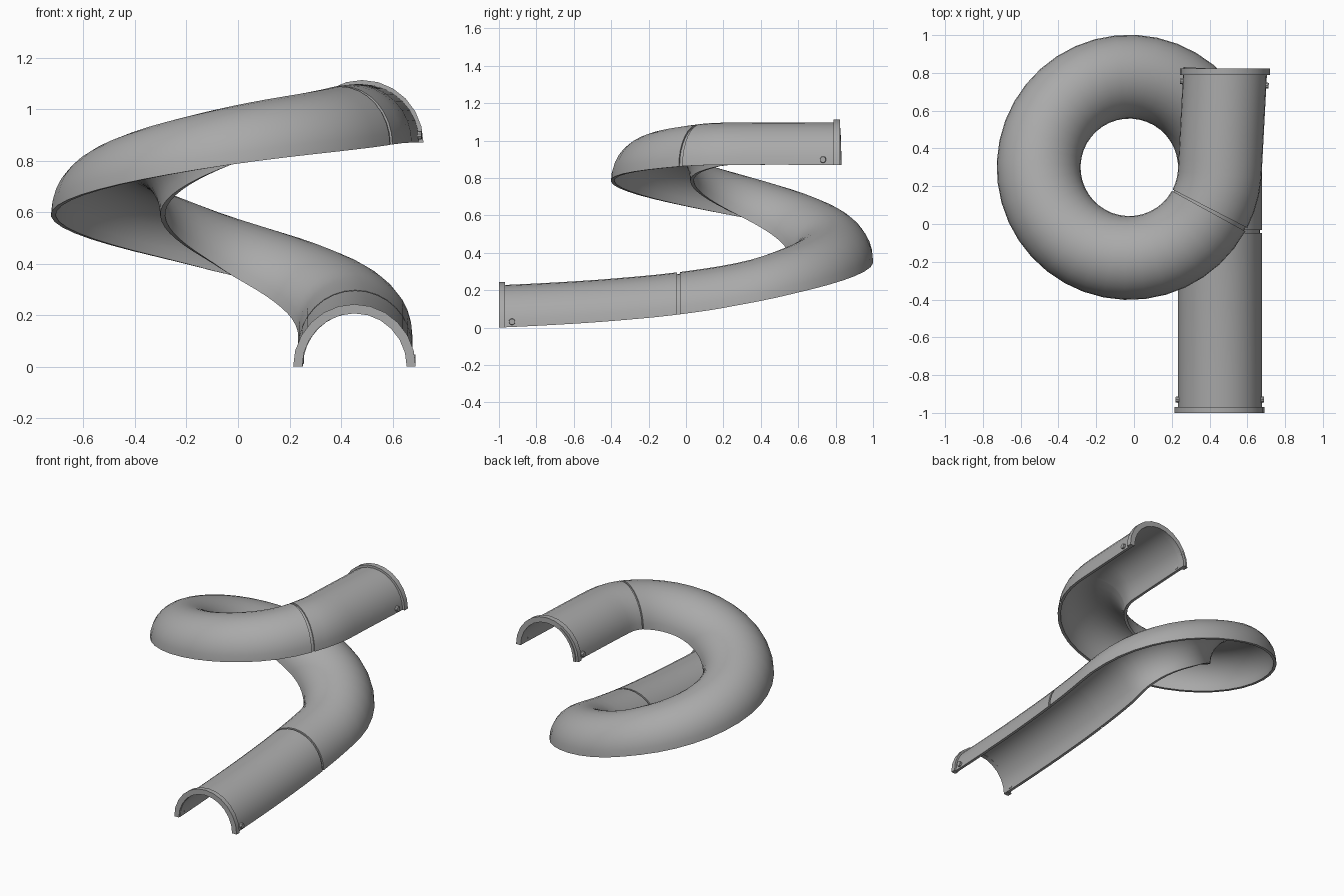
import bpy, bmesh, math
from mathutils import Vector

if "Cube" in bpy.data.objects:
    bpy.data.objects.remove(bpy.data.objects["Cube"])

CX, CY, R = -0.025, 0.30, 0.48        # spiral centre and path radius
END_ANG = math.radians(357)           # where the spiral straightens out
S_END = R * END_ANG
# rim height along the path: (distance, z); distance 0 is the start of the spiral
RISE = [(-1.3, 0), (-1.0, .015), (-.7, .035), (-.34, .07), (0, .125), (.251, .20),
        (.51, .28), (.754, .355), (.938, .42), (1.508, .59), (2.262, .785),
        (2.781, .862), (2.99, .87), (3.6, .87)]

grey = bpy.data.materials.new("plastic grey")
grey.diffuse_color = (0.40, 0.40, 0.40, 1)
grey.use_nodes = True
grey.node_tree.nodes["Principled BSDF"].inputs["Base Color"].default_value = grey.diffuse_color


def rise(s):
    """Smooth rim height by cubic interpolation of RISE."""
    n = len(RISE)
    i = 0
    while i < n - 2 and s > RISE[i + 1][0]:
        i += 1

    def slope(k):
        a, b = RISE[max(k - 1, 0)], RISE[min(k + 1, n - 1)]
        return (b[1] - a[1]) / (b[0] - a[0])
    (s0, z0), (s1, z1) = RISE[i], RISE[i + 1]
    h = s1 - s0
    t = (s - s0) / h
    return ((2*t**3 - 3*t**2 + 1) * z0 + (t**3 - 2*t**2 + t) * h * slope(i)
            + (3*t**2 - 2*t**3) * z1 + (t**3 - t**2) * h * slope(i + 1))


def station(s):
    """Path point and sideways direction at distance s."""
    a = min(max(s / R, 0), END_ANG)
    side = Vector((math.cos(a), math.sin(a), 0))
    ahead = Vector((-side.y, side.x, 0))
    extra = min(s, 0) + max(s - S_END, 0)
    p = Vector((CX, CY, 0)) + side * R + ahead * extra
    p.z = rise(s)
    return p, side


def finish(name, bm):
    bmesh.ops.recalc_face_normals(bm, faces=bm.faces)
    me = bpy.data.meshes.new(name)
    bm.to_mesh(me)
    bm.free()
    me.materials.append(grey)
    ob = bpy.data.objects.new(name, me)
    bpy.context.collection.objects.link(ob)
    bpy.context.view_layer.objects.active = ob
    ob.select_set(True)
    bpy.ops.object.shade_smooth_by_angle(angle=math.radians(35))
    ob.select_set(False)
    return ob


def half_tube(name, stations, r_out, r_in, segs=16):
    """Sweep a closed half-ring section through the stations."""
    arc = [math.pi * k / segs for k in range(segs + 1)]
    section = [(r_out * math.cos(a), r_out * math.sin(a)) for a in arc]
    section += [(r_in * math.cos(a), r_in * math.sin(a)) for a in reversed(arc)]
    bm = bmesh.new()
    rings = [[bm.verts.new(p + side * u + Vector((0, 0, v * 1.02))) for u, v in section]
             for p, side in stations]
    n = len(section)
    for a, b in zip(rings, rings[1:]):
        for k in range(n):
            bm.faces.new((a[k], a[(k + 1) % n], b[(k + 1) % n], b[k]))
    for ring in (rings[0], rings[-1]):          # end caps as strips of quads
        for k in range(segs):
            bm.faces.new((ring[k], ring[k + 1], ring[n - 2 - k], ring[n - 1 - k]))
    return finish(name, bm)


def run(s0, s1, step):
    count = max(1, round((s1 - s0) / step))
    return [station(s0 + (s1 - s0) * k / count) for k in range(count + 1)]


# three slide sections with narrow gaps between them
J1, J2, GAP = -0.34, R * math.radians(332), 0.007
TOP = S_END + 0.545
half_tube("lower_chute", run(-1.29, J1 - GAP, 0.1), 0.222, 0.203)
half_tube("spiral_chute", run(J1 + GAP, J2 - GAP, 0.075), 0.222, 0.203)
half_tube("upper_chute", run(J2 + GAP, TOP, 0.06), 0.222, 0.203)

# recessed sleeves closing the joints
for name, s in (("lower_joint", J1), ("upper_joint", J2)):
    half_tube(name, run(s - GAP, s + GAP, 0.02), 0.213, 0.203)

# end flanges, square to the y axis
X = Vector((1, 0, 0))
for name, x, y0, y1, z in (("lower_flange", 0.452, -1.0, -0.968, 0.0),
                           ("upper_flange", 0.482, 0.788, 0.823, 0.87)):
    half_tube(name, [(Vector((x, y, z)), X) for y in (y0, y1)], 0.238, 0.203, 12)

# bolts on both sides near each flange
for name, s in (("lower_bolt", -1.23), ("upper_bolt", TOP - 0.075)):
    p, side = station(s)
    for sign, tag in ((-1, "left"), (1, "right")):
        bm = bmesh.new()
        bmesh.ops.create_cone(bm, cap_ends=True, segments=10, radius1=0.02,
                              radius2=0.016, depth=0.035)
        d = side * sign
        rot = d.to_track_quat('Z', 'Y').to_matrix()
        bmesh.ops.rotate(bm, verts=bm.verts, matrix=rot)
        bmesh.ops.translate(bm, verts=bm.verts, vec=p + d * 0.217 + Vector((0, 0, 0.028)))
        finish(f"{name}_{tag}", bm)
